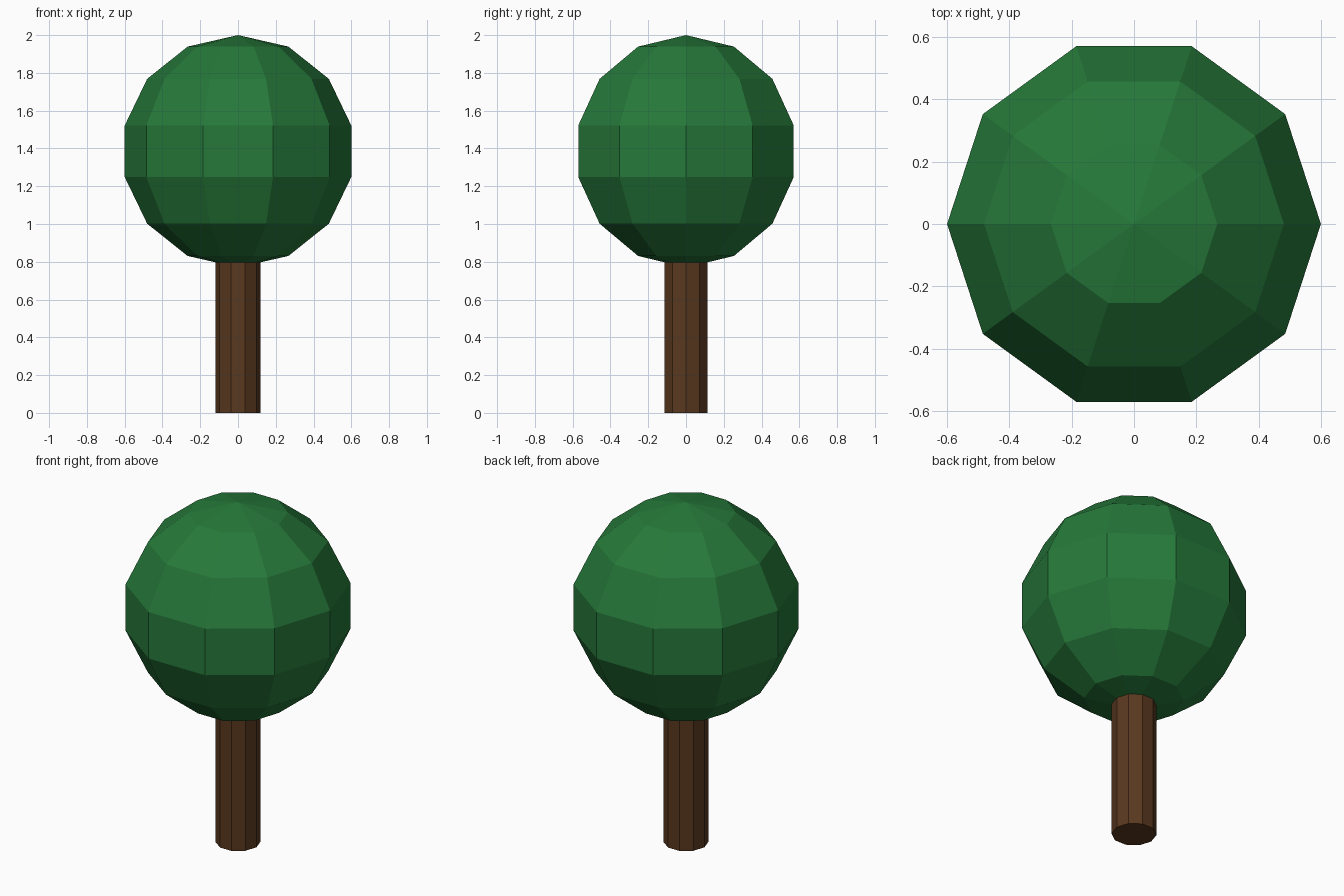
import bpy
import math

if "Cube" in bpy.data.objects:
    bpy.data.objects.remove(bpy.data.objects["Cube"])


def paint(obj, name, color):
    mat = bpy.data.materials.new(name)
    mat.diffuse_color = (*color, 1.0)
    mat.use_nodes = True
    mat.node_tree.nodes["Principled BSDF"].inputs["Base Color"].default_value = mat.diffuse_color
    obj.data.materials.append(mat)


SIDES = 10
TURN = (0, 0, math.pi / 2)  # puts a corner on the x axis

# Trunk: straight ten-sided post reaching a little into the crown
trunk_top = 0.9
bpy.ops.mesh.primitive_cylinder_add(vertices=SIDES, radius=0.12, depth=trunk_top,
                                    location=(0, 0, trunk_top / 2), rotation=TURN)
trunk = bpy.context.object
trunk.name = "trunk"
paint(trunk, "bark", (0.1, 0.04, 0.014))

# Crown: low-poly ball whose top touches z = 2
radius = 0.615
bpy.ops.mesh.primitive_uv_sphere_add(segments=SIDES, ring_count=7, radius=radius,
                                     location=(0, 0, 2 - radius), rotation=TURN)
crown = bpy.context.object
crown.name = "crown"
paint(crown, "leaves", (0.019, 0.19, 0.042))
